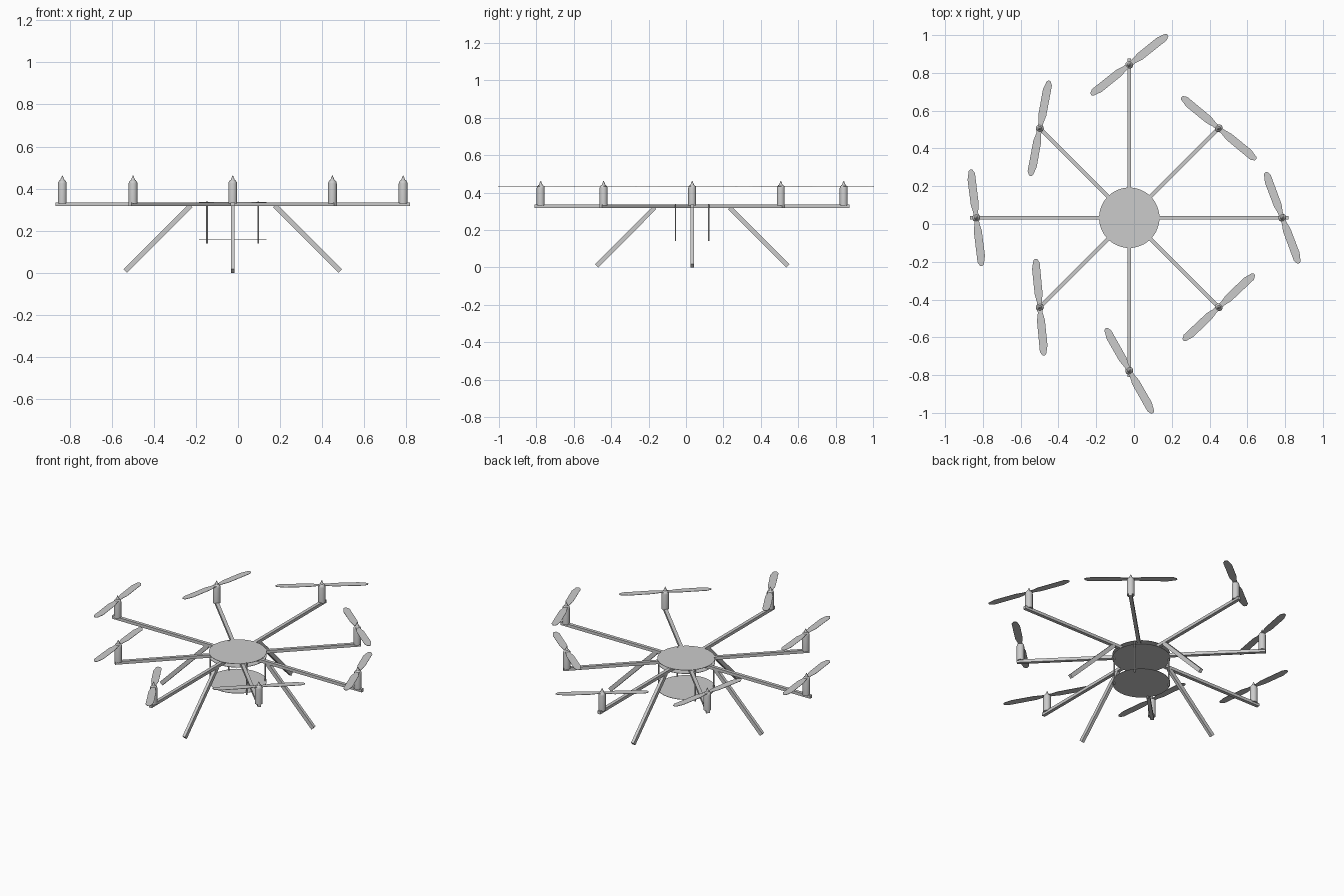
import bpy, bmesh
from math import radians, cos, sin, pi
from mathutils import Vector

if "Cube" in bpy.data.objects:
    bpy.data.objects.remove(bpy.data.objects["Cube"])

CX, CY = -0.025, 0.033   # hub centre


def make(name, bm, smooth=False):
    bmesh.ops.recalc_face_normals(bm, faces=bm.faces)
    me = bpy.data.meshes.new(name)
    bm.to_mesh(me)
    bm.free()
    ob = bpy.data.objects.new(name, me)
    bpy.context.collection.objects.link(ob)
    if smooth:
        bpy.ops.object.select_all(action='DESELECT')
        ob.select_set(True)
        bpy.context.view_layer.objects.active = ob
        bpy.ops.object.shade_smooth_by_angle(angle=radians(35))
    return ob


def beam(name, a, b, w, h):
    """Square tube from a to b."""
    a, b = Vector(a), Vector(b)
    d = (b - a).normalized()
    side = d.cross(Vector((0, 0, 1))).normalized()
    up = side.cross(d)
    bm = bmesh.new()
    rings = [[bm.verts.new(p + side * sx * w / 2 + up * sz * h / 2)
              for sx, sz in ((-1, -1), (1, -1), (1, 1), (-1, 1))] for p in (a, b)]
    for i in range(4):
        j = (i + 1) % 4
        bm.faces.new((rings[0][i], rings[0][j], rings[1][j], rings[1][i]))
    bm.faces.new(rings[0])
    bm.faces.new(rings[1])
    return make(name, bm)


def lathe(name, x, y, profile, n):
    """Revolve (radius, z) points around a vertical axis, capped at both ends."""
    bm = bmesh.new()
    rings = [[bm.verts.new((x + r * cos(2 * pi * i / n), y + r * sin(2 * pi * i / n), z))
              for i in range(n)] for r, z in profile]
    for p, q in zip(rings, rings[1:]):
        for i in range(n):
            j = (i + 1) % n
            bm.faces.new((p[i], p[j], q[j], q[i]))
    bm.faces.new(rings[0])
    bm.faces.new(rings[-1])
    return make(name, bm, True)


def propeller(name, x, y, angle):
    """Flat two-blade rotor, the second blade is the first turned half round."""
    half = [(0.03, -0.013), (0.07, -0.021), (0.235, -0.020), (0.256, -0.008),
            (0.257, 0.004), (0.250, 0.012), (0.205, 0.023), (0.07, 0.021), (0.03, 0.013)]
    outline = half + [(-u, -v) for u, v in half]
    c, s = cos(radians(angle)), sin(radians(angle))
    bm = bmesh.new()
    f = bm.faces.new([bm.verts.new((x + u * c - v * s, y + u * s + v * c, 0.433))
                      for u, v in outline])
    top = bmesh.ops.extrude_face_region(bm, geom=[f])
    for v in top['geom']:
        if isinstance(v, bmesh.types.BMVert):
            v.co.z += 0.002
    make(name, bm)


# Hub plates above and below the arms, plus the hanging payload plate
for name, z in (("top_plate", 0.335), ("under_plate", 0.314), ("payload_plate", 0.156)):
    lathe(name, CX, CY, [(0.16, z), (0.16, z + 0.002)], 48)

# Hanger rods
for sx in (-1, 1):
    for sy in (-1, 1):
        lathe("hanger_rod", CX + sx * 0.122, CY + sy * 0.089, [(0.004, 0.14), (0.004, 0.338)], 10)

# Arms with motors and propellers, counter-clockwise from +x
spins = [-70, -40, 38, 79, -83.5, -85, -61, 43]
for k, spin in enumerate(spins):
    a = k * pi / 4
    dx, dy = cos(a), sin(a)
    r_motor, r_end = (0.67, 0.69) if k % 2 else (0.81, 0.842)
    beam("arm", (CX + dx * 0.02, CY + dy * 0.02, 0.326),
         (CX + dx * r_end, CY + dy * r_end, 0.326), 0.02, 0.018)
    mx, my = CX + dx * r_motor, CY + dy * r_motor
    lathe("motor", mx, my, [(0.021, 0.33), (0.021, 0.424), (0.019, 0.432), (0.013, 0.44),
                            (0.010, 0.441), (0.001, 0.463)], 20)
    propeller("propeller", mx, my, spin)

# Splayed landing legs under the straight arms
for k in range(4):
    dx, dy = cos(k * pi / 2), sin(k * pi / 2)
    beam("landing_leg", (CX + dx * 0.2, CY + dy * 0.2, 0.32),
         (CX + dx * 0.511, CY + dy * 0.511, 0.0085), 0.018, 0.024)
